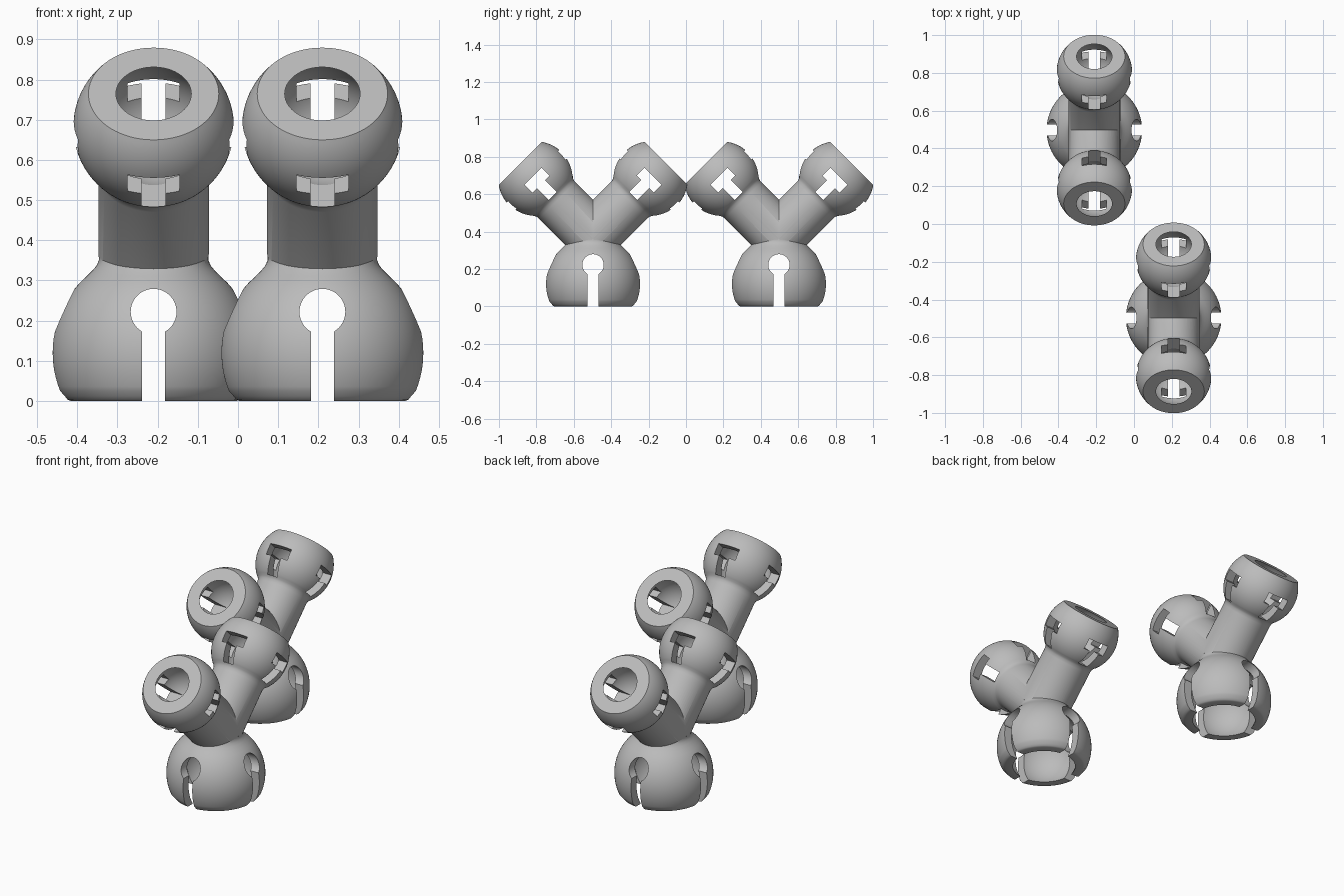
import bpy, bmesh, math
from mathutils import Matrix, Vector

if "Cube" in bpy.data.objects:
    bpy.data.objects.remove(bpy.data.objects["Cube"])

SEGS = 80
grey = bpy.data.materials.new("light_grey")
grey.diffuse_color = (0.5, 0.5, 0.5, 1)
grey.use_nodes = True
grey.node_tree.nodes["Principled BSDF"].inputs["Base Color"].default_value = grey.diffuse_color


def finish(bm, name, matrix):
    bmesh.ops.remove_doubles(bm, verts=bm.verts, dist=1e-5)
    bmesh.ops.recalc_face_normals(bm, faces=bm.faces)
    bm.transform(matrix)
    me = bpy.data.meshes.new(name)
    bm.to_mesh(me)
    bm.free()
    me.materials.append(grey)
    ob = bpy.data.objects.new(name, me)
    bpy.context.collection.objects.link(ob)
    return ob


def lathe(name, profile, matrix=Matrix()):
    """Revolve (radius, height) points around local z."""
    bm = bmesh.new()
    vs = [bm.verts.new((r, 0, z)) for r, z in profile]
    es = [bm.edges.new(p) for p in zip(vs, vs[1:])]
    bmesh.ops.spin(bm, geom=vs + es, axis=(0, 0, 1), cent=(0, 0, 0),
                   angle=2 * math.pi, steps=SEGS, use_merge=True)
    return finish(bm, name, matrix)


def box(name, lo, hi, matrix=Matrix()):
    bm = bmesh.new()
    bmesh.ops.create_cube(bm, size=1)
    lo, hi = Vector(lo), Vector(hi)
    size = hi - lo
    for v in bm.verts:
        v.co = Vector([v.co[i] * size[i] for i in range(3)]) + (lo + hi) / 2
    return finish(bm, name, matrix)


def arc(radius, centre, z0, z1, n=24):
    """Sphere profile points between two heights."""
    a0 = math.asin(max(-1, (z0 - centre) / radius))
    a1 = math.asin(min(1, (z1 - centre) / radius))
    return [(max(0, radius * math.cos(a)), centre + radius * math.sin(a))
            for a in (a0 + (a1 - a0) * i / n for i in range(n + 1))]


def combine(target, tool, op):
    mod = target.modifiers.new("cut", 'BOOLEAN')
    mod.operation, mod.object, mod.solver = op, tool, 'EXACT'
    bpy.context.view_layer.objects.active = target
    bpy.ops.object.modifier_apply(modifier=mod.name)
    bpy.data.objects.remove(tool)


# Base: rounded socket shell with a filleted neck
body = lathe("connector", [(0, 0), (0.208, 0), (0.217, 0.004), (0.223, 0.012)]
             + arc(0.253, 0.12, 0.025, 0.295)
             + [(0.166, 0.311), (0.152, 0.325), (0.142, 0.337), (0.1365, 0.35),
                (0.1365, 0.372), (0, 0.372)])

# Two arms at 45 degrees, each ending in a flat-faced ball head
ARM, HEAD = 0.1375, 0.434
frames = [Matrix.Translation((0, 0, 0.375)) @ Matrix.Rotation(s * math.pi / 4, 4, 'X')
          for s in (1, -1)]
for f in frames:
    arm = lathe("arm", [(0, -0.008), (ARM, -0.008), (ARM, 0.272), (0.1395, 0.287),
                        (0.145, 0.298)]
                + arc(0.2, HEAD, HEAD - 0.126, HEAD + 0.117) + [(0, HEAD + 0.117)], f)
    combine(body, arm, 'UNION')

# Spherical socket and keyhole slots in the base
combine(body, lathe("socket", arc(0.205, 0.12, -0.085, 0.325, 40)), 'DIFFERENCE')
for turn in (0, math.pi / 2):
    m = Matrix.Rotation(turn, 4, 'Z')
    combine(body, box("slot", (-0.0285, -0.4, -0.1), (0.0285, 0.4, 0.222), m), 'DIFFERENCE')
    hole = m @ Matrix.Translation((0, 0, 0.222)) @ Matrix.Rotation(math.pi / 2, 4, 'X')
    combine(body, lathe("hole", [(0, -0.4), (0.057, -0.4), (0.057, 0.4), (0, 0.4)], hole),
            'DIFFERENCE')

# Hollow heads with four T-shaped windows each
for f in frames:
    h = f @ Matrix.Translation((0, 0, HEAD))
    combine(body, lathe("hollow", arc(0.15, 0, -0.15, 0.15, 32), h), 'DIFFERENCE')
    for turn in (0, math.pi / 2):
        m = h @ Matrix.Rotation(turn, 4, 'Z')
        combine(body, box("bar", (-0.065, -0.25, -0.04), (0.065, 0.25, 0.02), m), 'DIFFERENCE')
        combine(body, box("stem", (-0.03, -0.25, -0.13), (0.03, 0.25, 0.0), m), 'DIFFERENCE')

# Smooth shading, then a second identical connector
body.select_set(True)
bpy.context.view_layer.objects.active = body
bpy.ops.object.shade_smooth_by_angle(angle=math.radians(30))
body.name = "back_connector"
body.location = (-0.21, 0.497, 0)
twin = body.copy()
twin.name = "front_connector"
twin.location = (0.21, -0.497, 0)
bpy.context.collection.objects.link(twin)
